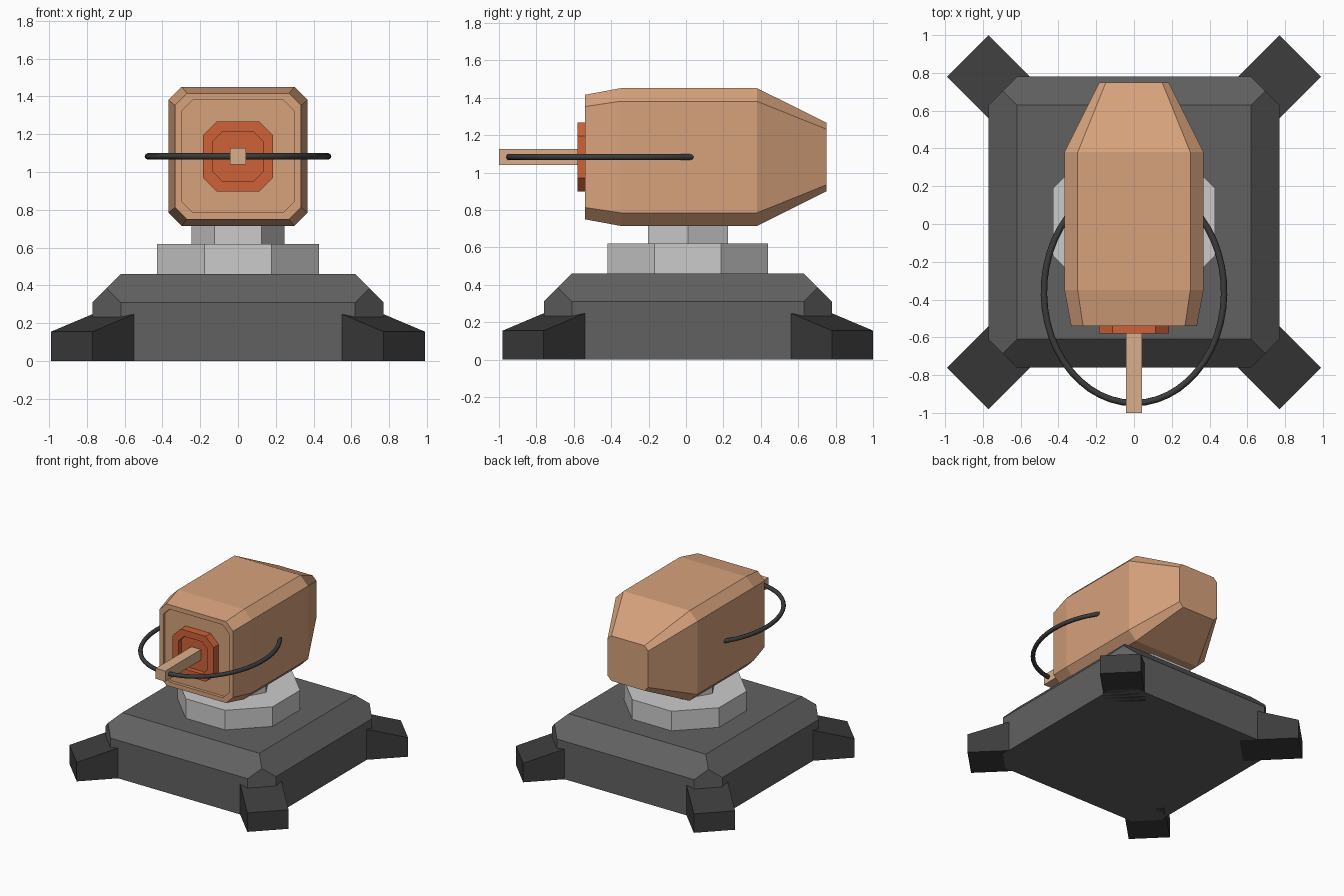
import bpy, bmesh
from math import cos, sin, pi, radians, asin
from mathutils import Vector, Matrix

if "Cube" in bpy.data.objects:
    bpy.data.objects.remove(bpy.data.objects["Cube"])

CY = 0.01      # base centre in y
HZ = 1.083     # gun axis height


def material(name, rgb):
    m = bpy.data.materials.new(name)
    m.diffuse_color = (*rgb, 1)
    m.use_nodes = True
    m.node_tree.nodes["Principled BSDF"].inputs["Base Color"].default_value = m.diffuse_color
    return m


TAN = material("tan", (0.68, 0.36, 0.20))
PALE = material("pale_tan", (0.70, 0.43, 0.26))
ORANGE = material("orange", (0.62, 0.12, 0.04))
DARK = material("dark_grey", (0.12, 0.12, 0.12))
BLACK = material("charcoal", (0.045, 0.045, 0.045))


def finish(name, bm, mat=None):
    bmesh.ops.recalc_face_normals(bm, faces=bm.faces)
    me = bpy.data.meshes.new(name)
    bm.to_mesh(me)
    bm.free()
    ob = bpy.data.objects.new(name, me)
    bpy.context.collection.objects.link(ob)
    if mat:
        me.materials.append(mat)
    return ob


def loft(rings):
    """Skin a list of equal-length point rings and cap both ends."""
    bm = bmesh.new()
    vs = [[bm.verts.new(p) for p in r] for r in rings]
    n = len(vs[0])
    for a, b in zip(vs, vs[1:]):
        for i in range(n):
            j = (i + 1) % n
            bm.faces.new((a[i], a[j], b[j], b[i]))
    bm.faces.new(vs[0])
    bm.faces.new(vs[-1])
    return bm


def square(h, z):
    return [(x * h, y * h + CY, z) for x, y in ((-1, -1), (1, -1), (1, 1), (-1, 1))]


def chamfered(h, ratio, y):
    """Square with cut corners in the xz plane."""
    c = h * (1 - ratio)
    pts = [(c, h), (h, c), (h, -c), (c, -h), (-c, -h), (-h, -c), (-h, c), (-c, h)]
    return [(x, y, z + HZ) for x, z in pts]


def polygon(n, r, turn, z):
    return [(r * cos(2 * pi * i / n + turn), r * sin(2 * pi * i / n + turn) + CY, z)
            for i in range(n)]


# Base: sloped block with the four vertical corners sliced off
bm = loft([square(0.77, 0), square(0.77, 0.31), square(0.62, 0.46)])
for sx in (-1, 1):
    for sy in (-1, 1):
        res = bmesh.ops.bisect_plane(
            bm, geom=bm.verts[:] + bm.edges[:] + bm.faces[:],
            plane_co=(sx * 0.77, sy * 0.62 + CY, 0), plane_no=(sx, sy, 0), clear_outer=True)
        cut = [e for e in res["geom_cut"] if isinstance(e, bmesh.types.BMEdge)]
        bmesh.ops.holes_fill(bm, edges=cut, sides=0)
finish("base", bm, DARK)

# Feet: one sloped profile spun to the four corners
foot = [(0.80, 0), (1.245, 0), (1.245, 0.155), (0.80, 0.288)]
for i, name in enumerate(("back_right", "back_left", "front_left", "front_right")):
    bm = loft([[(r, w, z) for r, z in foot] for w in (-0.155, 0.155)])
    bm.transform(Matrix.Translation((0, CY, 0)) @ Matrix.Rotation(radians(45 + 90 * i), 4, 'Z'))
    finish("foot_" + name, bm, BLACK)

# Turntable: octagonal collar and hexagonal neck
finish("collar", loft([polygon(8, 0.465, pi / 8, z) for z in (0.45, 0.62)]))
finish("neck", loft([polygon(6, 0.247, 0, z) for z in (0.60, 0.74)]))

# Head: tapered body with a shallow recess in the front
head = [(-0.515, 0.297), (-0.54, 0.297), (-0.54, 0.333), (-0.35, 0.368), (0.38, 0.368), (0.75, 0.184)]
finish("head", loft([chamfered(h, 0.19, y) for y, h in head]), TAN)

# Muzzle plate: octagonal block with a recess
plate = [(-0.54, 0.132), (-0.58, 0.132), (-0.58, 0.185), (-0.50, 0.185)]
finish("muzzle_plate", loft([chamfered(h, 0.39, y) for y, h in plate]), ORANGE)

# Barrel: square rod
b = 0.043
finish("barrel", loft([[(-b, y, HZ - b), (b, y, HZ - b), (b, y, HZ + b), (-b, y, HZ + b)]
                       for y in (-1.0, -0.50)]), PALE)

# Guard hoop: round tube along an open ellipse, ends buried in the head
N, A, B, C, R = 36, 0.477, 0.588, -0.36, 0.017
end = asin(0.40 / B)
rings = []
for i in range(N + 1):
    t = end - (pi + 2 * end) * i / N
    p = Vector((A * cos(t), C + B * sin(t), HZ))
    out = Vector((B * cos(t), A * sin(t), 0)).normalized()
    rings.append([p + R * (out * cos(k * pi / 4) + Vector((0, 0, sin(k * pi / 4))))
                  for k in range(8)])
hoop = finish("guard_hoop", loft(rings), BLACK)
bpy.context.view_layer.objects.active = hoop
hoop.select_set(True)
bpy.ops.object.shade_smooth_by_angle(angle=radians(50))
